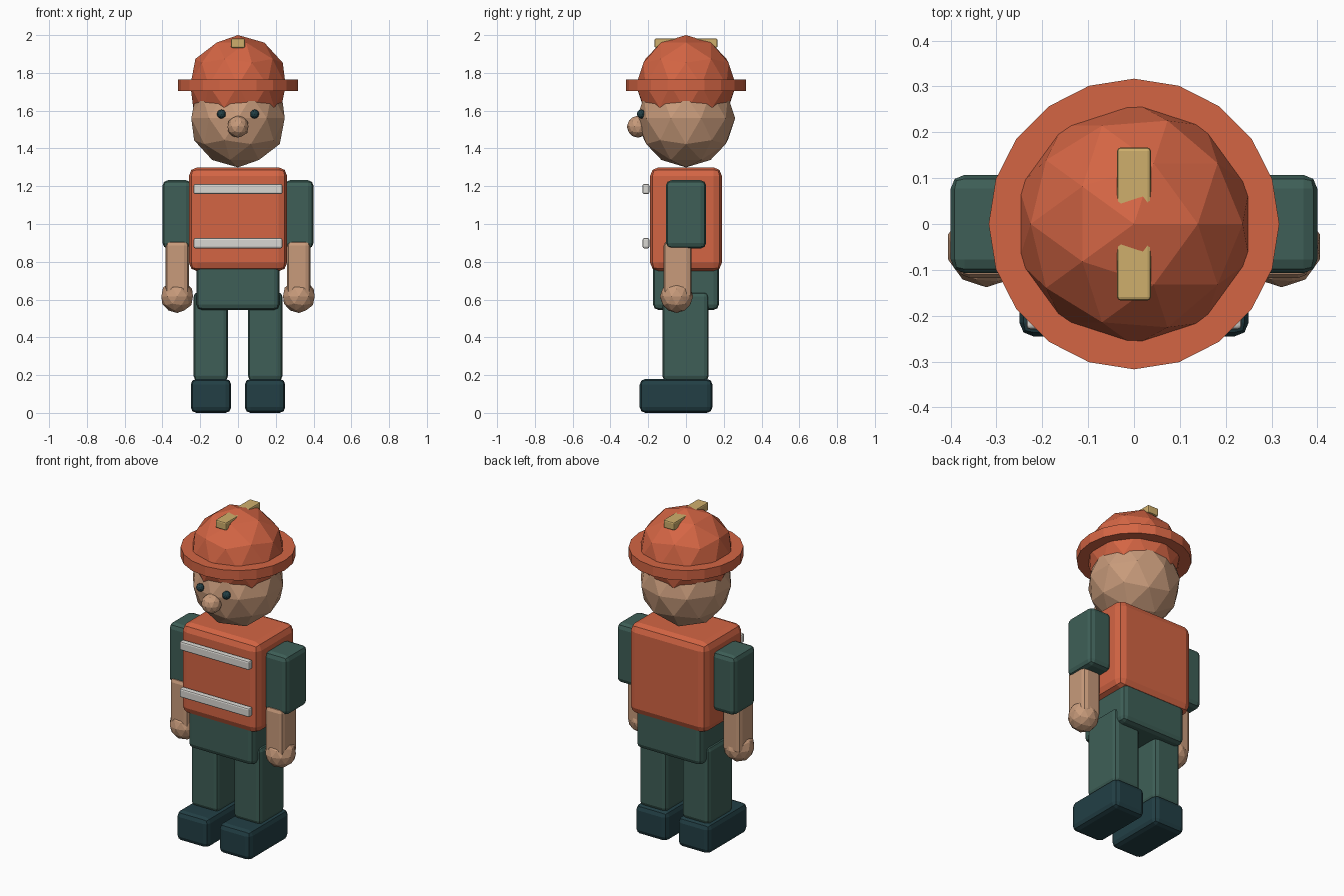
import bpy
import bmesh
from mathutils import Matrix

if "Cube" in bpy.data.objects:
    bpy.data.objects.remove(bpy.data.objects["Cube"])


def material(name, hex_code):
    srgb = [int(hex_code[i:i + 2], 16) / 255 for i in (0, 2, 4)]
    m = bpy.data.materials.new(name)
    m.diffuse_color = [((c + 0.055) / 1.055) ** 2.4 for c in srgb] + [1]
    m.use_nodes = True
    m.node_tree.nodes["Principled BSDF"].inputs["Base Color"].default_value = m.diffuse_color
    return m


ORANGE = material("orange", "D46544")
TEAL = material("teal", "3E5F57")
SKIN = material("skin", "C89B7B")
NAVY = material("navy", "223F45")
SILVER = material("silver", "D9D7D2")
YELLOW = material("yellow", "CFAF6C")


def finish(name, bm, mat):
    mesh = bpy.data.meshes.new(name)
    bm.to_mesh(mesh)
    bm.free()
    mesh.materials.append(mat)
    obj = bpy.data.objects.new(name, mesh)
    bpy.context.collection.objects.link(obj)
    return obj


def box(name, x, y, z, mat, bevel):
    """Bevelled box from (min, max) ranges."""
    bm = bmesh.new()
    bmesh.ops.create_cube(bm, size=1)
    for v in bm.verts:
        v.co = [(r[0] + r[1]) / 2 + c * (r[1] - r[0]) for c, r in zip(v.co, (x, y, z))]
    bmesh.ops.bevel(bm, geom=bm.edges[:], offset=bevel, segments=2,
                    profile=0.5, affect='EDGES')
    return finish(name, bm, mat)


def ball(name, center, radius, mat):
    bm = bmesh.new()
    bmesh.ops.create_icosphere(bm, subdivisions=2, radius=radius,
                               matrix=Matrix.Translation(center))
    return finish(name, bm, mat)


# Head and face
ball("head", (0, 0, 1.56), 0.26, SKIN)
ball("nose", (0, -0.255, 1.515), 0.058, SKIN)

# Hard hat: dome, brim and crest
ball("helmet_dome", (0, 0, 1.735), 0.265, ORANGE)
bm = bmesh.new()
bmesh.ops.create_cone(bm, cap_ends=True, segments=20, radius1=0.317, radius2=0.317,
                      depth=0.06, matrix=Matrix.Translation((0, 0, 1.735)))
finish("helmet_brim", bm, ORANGE)
box("helmet_crest", (-0.037, 0.037), (-0.167, 0.167), (1.933, 1.982), YELLOW, 0.008)

# Vest with reflective stripes, and hips
box("vest", (-0.26, 0.26), (-0.19, 0.19), (0.75, 1.30), ORANGE, 0.045)
for name, z in (("upper_stripe", 1.185), ("lower_stripe", 0.898)):
    box(name, (-0.235, 0.235), (-0.23, -0.194), (z - 0.027, z + 0.027), SILVER, 0.009)
box("hips", (-0.22, 0.22), (-0.175, 0.175), (0.545, 0.80), TEAL, 0.03)

# Paired parts
for side, s in (("right", -1), ("left", 1)):
    def span(a, b):
        return tuple(sorted((s * a, s * b)))
    ball(side + "_eye", (s * 0.088, -0.237, 1.582), 0.024, NAVY)
    box(side + "_sleeve", span(0.245, 0.40), (-0.107, 0.107), (0.87, 1.232), TEAL, 0.03)
    box(side + "_forearm", span(0.26, 0.383), (-0.118, 0.03), (0.60, 0.91), SKIN, 0.025)
    ball(side + "_hand", (s * 0.322, -0.05, 0.617), 0.088, SKIN)
    box(side + "_leg", span(0.053, 0.235), (-0.125, 0.12), (0.17, 0.64), TEAL, 0.025)
    box(side + "_shoe", span(0.036, 0.25), (-0.245, 0.14), (0, 0.18), NAVY, 0.03)
